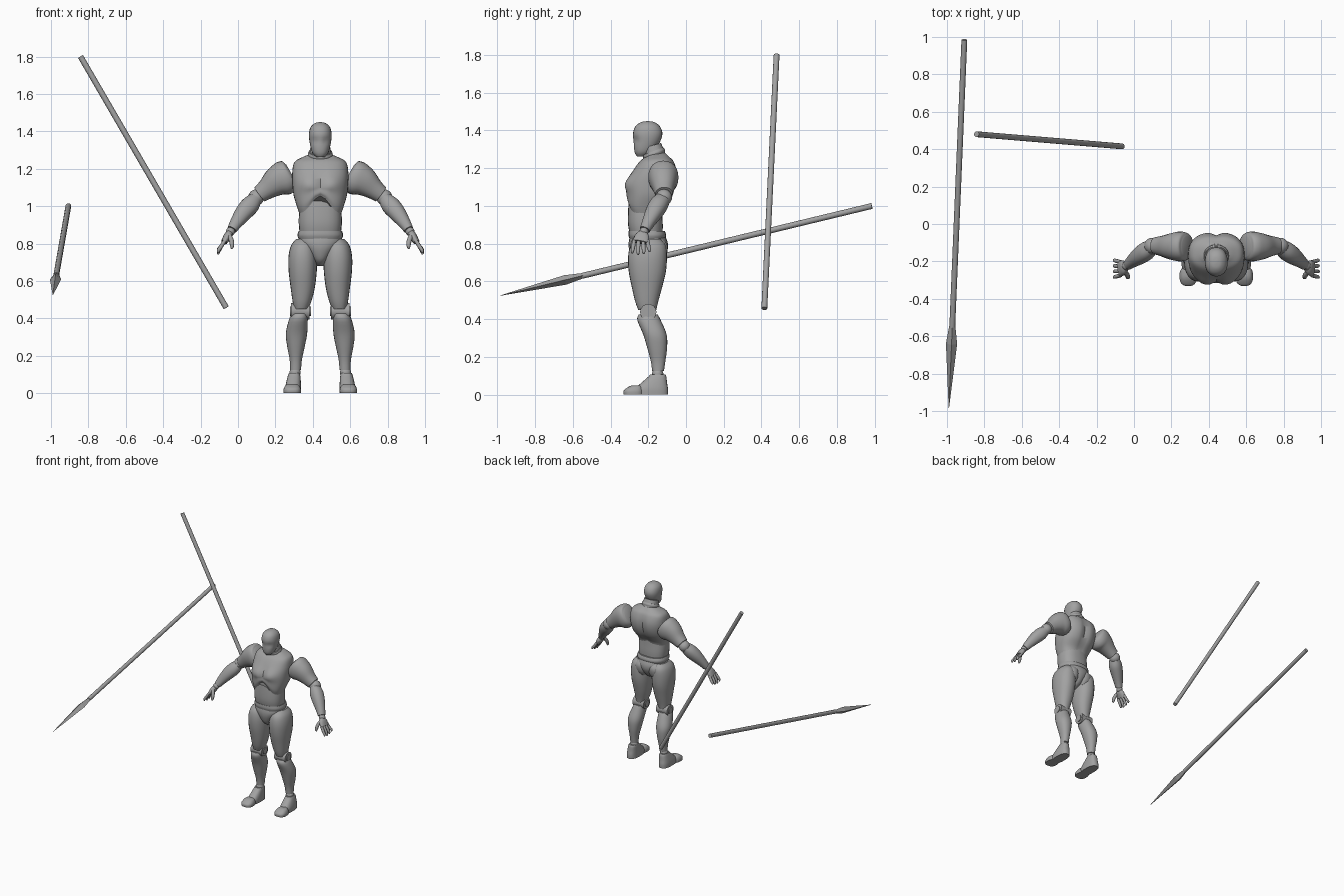
import bpy, bmesh, math
from mathutils import Vector

CX = 0.44  # body centre line
Y = Vector((0, 1, 0))
Z = Vector((0, 0, 1))
grey = bpy.data.materials.new("plain_grey")
grey.diffuse_color = (0.36, 0.36, 0.36, 1)


def finish(name, bm, angle=40):
    bmesh.ops.recalc_face_normals(bm, faces=bm.faces)
    me = bpy.data.meshes.new(name)
    bm.to_mesh(me)
    bm.free()
    me.materials.append(grey)
    ob = bpy.data.objects.new(name, me)
    bpy.context.collection.objects.link(ob)
    bpy.ops.object.select_all(action='DESELECT')
    ob.select_set(True)
    bpy.context.view_layer.objects.active = ob
    bpy.ops.object.shade_smooth_by_angle(angle=math.radians(angle))
    return ob


def spline(rows, steps):
    """Catmull-Rom through rows of numbers."""
    out = []
    for i in range(len(rows) - 1):
        a, b, c, d = (rows[max(0, min(len(rows) - 1, i + k))] for k in (-1, 0, 1, 2))
        for s in range(steps):
            t = s / steps
            out.append([0.5 * (2 * q + (r - p) * t + (2 * p - 5 * q + 4 * r - e) * t * t
                               + (3 * q - p - 3 * r + e) * t ** 3)
                        for p, q, r, e in zip(a, b, c, d)])
    return out + [list(rows[-1])]


def loft(name, rows, s=1, level=False, n=2.2, segs=24, steps=4, shape=None):
    """rows: (side offset, y, z, half width, half depth); s mirrors it."""
    pts = spline(rows, steps)
    bm = bmesh.new()
    rings = []
    for i, (dx, y, z, ru, rv) in enumerate(pts):
        p = Vector((dx, y, z))
        t = Vector(pts[min(i + 1, len(pts) - 1)][:3]) - Vector(pts[max(i - 1, 0)][:3])
        t = Z if level else t.normalized()
        v = (Y - t * Y.dot(t)).normalized()
        u = v.cross(t)
        ring = []
        for k in range(segs):
            a = 2 * math.pi * k / segs
            c, d = math.cos(a), math.sin(a)
            q = p + u * ru * math.copysign(abs(c) ** (2 / n), c) \
                  + v * rv * math.copysign(abs(d) ** (2 / n), d)
            if shape:
                q = shape(q)
            ring.append(bm.verts.new((CX + s * q.x, q.y, q.z)))
        rings.append(ring)
    for a, b in zip(rings, rings[1:]):
        for k in range(segs):
            bm.faces.new((a[k], a[(k + 1) % segs], b[(k + 1) % segs], b[k]))
    bm.faces.new(rings[0])
    bm.faces.new(rings[-1])
    return finish(name, bm)


def ball(name, dx, y, z, r, s=1):
    bm = bmesh.new()
    bmesh.ops.create_uvsphere(bm, u_segments=20, v_segments=12, radius=r)
    bmesh.ops.translate(bm, verts=bm.verts, vec=(CX + s * dx, y, z))
    finish(name, bm)


def rod(name, a, b, r1, r2, segs=12, squash=1):
    a, b = Vector(a), Vector(b)
    bm = bmesh.new()
    bmesh.ops.create_cone(bm, cap_ends=True, segments=segs, radius1=r1, radius2=r2,
                          depth=(b - a).length)
    bmesh.ops.scale(bm, verts=bm.verts, vec=(1, squash, 1))
    rot = (b - a).to_track_quat('Z', 'Y').to_matrix()
    bmesh.ops.rotate(bm, verts=bm.verts, matrix=rot)
    bmesh.ops.translate(bm, verts=bm.verts, vec=(a + b) / 2)
    finish(name, bm)


def bump(x, z, cx, cz, w, h):
    return math.exp(-((x - cx) / w) ** 2 - ((z - cz) / h) ** 2)


def chest_shape(q):
    x = abs(q.x)
    if q.y < -0.18:
        q.y -= 0.016 * bump(x, q.z, 0.065, 1.12, 0.05, 0.045)   # pectorals
        q.y += 0.012 * bump(x, q.z, 0, 1.13, 0.015, 0.07)       # breastbone
        low = max(0, min(1, (1.10 - q.z) / 0.14))
        q.z += 0.10 * low * math.exp(-(x / 0.065) ** 2)         # rib arch
    else:
        q.y -= 0.02 * bump(x, q.z, 0, 1.12, 0.025, 0.12)        # spine groove
    return q


def head_shape(q):
    if q.y < -0.22:
        q.y += 0.01 * bump(abs(q.x), q.z, 0.03, 1.35, 0.02, 0.02)  # eye hollows
    return q


# Head and neck
loft("head", [(0, -.235, 1.262, .022, .025), (0, -.226, 1.285, .042, .046),
              (0, -.21, 1.33, .055, .067), (0, -.203, 1.38, .061, .078),
              (0, -.203, 1.42, .053, .066), (0, -.203, 1.443, .03, .038),
              (0, -.203, 1.449, .006, .008)], level=True, shape=head_shape)
loft("neck", [(0, -.15, 1.23, .068, .06), (0, -.165, 1.27, .06, .055),
              (0, -.18, 1.32, .052, .05)])
loft("neck_collar", [(0, -.165, 1.265, .062, .058), (0, -.17, 1.277, .067, .062),
                     (0, -.175, 1.29, .062, .058)])

# Trunk
loft("chest", [(0, -.22, .955, .112, .086), (0, -.218, 1.0, .126, .098),
               (0, -.195, 1.06, .143, .122), (0, -.18, 1.12, .149, .132),
               (0, -.165, 1.18, .15, .12), (0, -.155, 1.235, .138, .092),
               (0, -.15, 1.262, .095, .062), (0, -.15, 1.28, .05, .045)],
     level=True, n=2.5, segs=40, steps=5, shape=chest_shape)
loft("abdomen", [(0, -.21, .84, .108, .085), (0, -.215, .90, .115, .092),
                 (0, -.217, .97, .113, .09), (0, -.215, 1.07, .10, .085)],
     level=True, n=2.5)
loft("waist_band", [(0, -.205, .825, .116, .094), (0, -.205, .845, .122, .1),
                    (0, -.208, .868, .116, .096)], level=True, n=2.4)
loft("pelvis", [(0, -.21, .68, .018, .03), (0, -.205, .71, .04, .075),
                (0, -.2, .76, .082, .1), (0, -.2, .80, .115, .104),
                (0, -.203, .835, .116, .096)], level=True)

for side, s in (("right", -1), ("left", 1)):
    # Leg
    loft(side + "_thigh", [(.088, -.195, .825, .04, .06), (.093, -.2, .79, .063, .093),
                           (.094, -.204, .73, .076, .103), (.094, -.205, .65, .075, .098),
                           (.094, -.207, .56, .064, .078), (.098, -.208, .49, .05, .06),
                           (.102, -.205, .45, .038, .048)], s, level=True)
    loft(side + "_buttock", [(.058, -.15, .70, .03, .025), (.06, -.155, .74, .05, .052),
                             (.06, -.155, .79, .052, .057), (.055, -.16, .83, .035, .035)],
         s, level=True)
    kx = CX + s * .107
    rod(side + "_knee_joint", (kx - .05, -.2, .438), (kx + .05, -.2, .438), .043, .043, 24)
    rod(side + "_knee_pin", (kx - .056, -.2, .438), (kx + .056, -.2, .438), .026, .026, 20)
    loft(side + "_shin", [(.11, -.2, .425, .042, .05), (.117, -.196, .395, .05, .062),
                          (.127, -.165, .32, .057, .062), (.13, -.153, .25, .047, .053),
                          (.131, -.148, .18, .033, .039), (.132, -.148, .125, .029, .031)],
         s, level=True)
    ball(side + "_ankle", .135, -.15, .11, .03, s)
    loft(side + "_foot", [(.145, -.183, 0, .042, .088), (.145, -.183, .03, .042, .088),
                          (.143, -.17, .06, .039, .07), (.14, -.152, .095, .033, .048),
                          (.14, -.15, .108, .028, .04)], s, level=True, n=2.6)
    loft(side + "_toe", [(.15, -.278, 0, .046, .052), (.15, -.278, .022, .046, .052),
                         (.15, -.268, .042, .036, .036), (.15, -.262, .05, .02, .022)],
         s, level=True, n=2.6)

    # Arm
    loft(side + "_upper_arm", [(.152, -.12, 1.17, .06, .056), (.165, -.12, 1.163, .083, .074),
                               (.195, -.12, 1.15, .092, .08), (.235, -.12, 1.13, .08, .072),
                               (.285, -.118, 1.092, .057, .056), (.325, -.116, 1.062, .046, .046)],
         s)
    ball(side + "_elbow", .343, -.117, 1.046, .043, s)
    loft(side + "_forearm", [(.35, -.125, 1.035, .038, .042), (.375, -.145, 1.005, .049, .049),
                             (.41, -.17, .965, .046, .046), (.45, -.2, .91, .034, .034),
                             (.472, -.218, .875, .026, .028)], s)
    ball(side + "_wrist", .48, -.223, .864, .024, s)
    loft(side + "_palm", [(.483, -.226, .858, .018, .024), (.495, -.232, .84, .021, .038),
                          (.514, -.24, .808, .017, .043)], s)
    # Fingers fan out slightly and curl inward at the tip
    for i in range(4):
        y = -.275 + i * .024
        tip = -.284 + i * .03
        drop = (0, .008, .004, -.006)[i]
        loft(f"{side}_finger_{i + 1}", [(.511, y, .815, .01, .01),
                                        (.53, (y + tip) / 2, .785, .0105, .0105),
                                        (.545, tip, .762 - drop, .009, .009),
                                        (.544, tip, .75 - drop, .004, .004)], s, segs=10, steps=3)
    loft(side + "_thumb", [(.488, -.255, .845, .012, .012), (.475, -.275, .815, .013, .013),
                           (.472, -.286, .785, .01, .01), (.475, -.288, .772, .004, .004)],
         s, segs=10, steps=3)

# Spear with a four-sided point, and a plain staff
tail, point = Vector((-.907, .985, 1.0)), Vector((-.99, -.985, .525))
along = lambda t: tail.lerp(point, t)
rod("spear_shaft", tail, along(.78), .0155, .0155)
rod("spear_point_base", along(.765), along(.825), .013, .03, 4, .85)
rod("spear_point", along(.825), point, .03, .001, 4, .85)
rod("staff", (-.842, .48, 1.80), (-.063, .415, .457), .0155, .0155)
